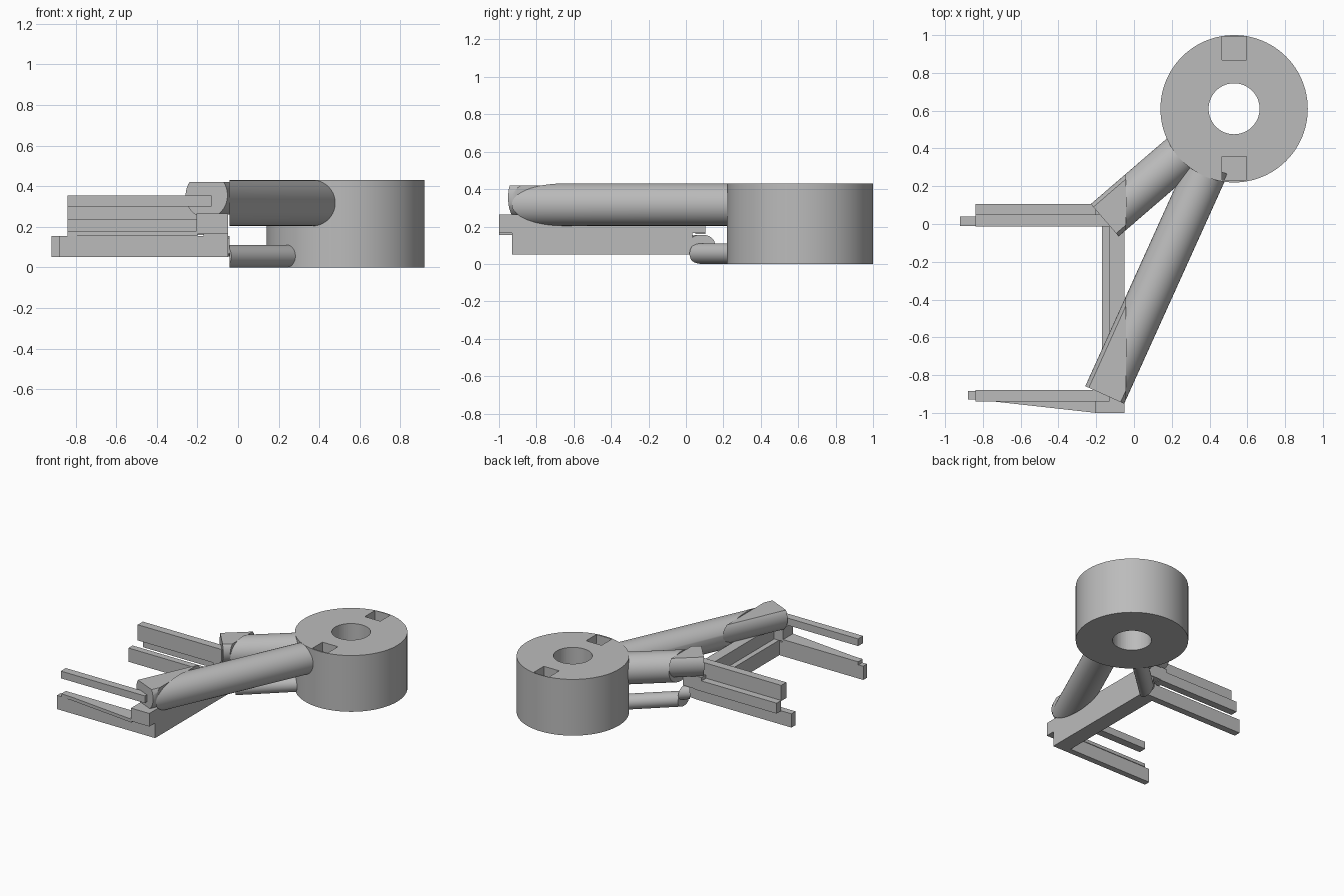
import bpy, bmesh, math
from mathutils import Vector, Matrix

if "Cube" in bpy.data.objects:
    bpy.data.objects.remove(bpy.data.objects["Cube"])

grey = bpy.data.materials.new("plain grey")
grey.diffuse_color = (0.5, 0.5, 0.5, 1)
grey.use_nodes = True
grey.node_tree.nodes["Principled BSDF"].inputs["Base Color"].default_value = grey.diffuse_color
HUB = Vector((0.53, 0.61, 0))
CUT = -0.043   # plane where the tubes meet their end fittings


def finish(name, bm):
    bmesh.ops.recalc_face_normals(bm, faces=bm.faces[:])
    me = bpy.data.meshes.new(name)
    bm.to_mesh(me)
    bm.free()
    me.materials.append(grey)
    ob = bpy.data.objects.new(name, me)
    bpy.context.collection.objects.link(ob)
    return ob


def prism(name, outline, z0, z1):
    bm = bmesh.new()
    face = bm.faces.new([bm.verts.new((x, y, z0)) for x, y in outline])
    ext = bmesh.ops.extrude_face_region(bm, geom=[face])
    verts = [g for g in ext["geom"] if isinstance(g, bmesh.types.BMVert)]
    bmesh.ops.translate(bm, verts=verts, vec=(0, 0, z1 - z0))
    return finish(name, bm)


def box(name, x0, x1, y0, y1, z0, z1):
    return prism(name, [(x0, y0), (x1, y0), (x1, y1), (x0, y1)], z0, z1)


def rod(name, start, end, radius, cuts=(), sides=64):
    """Cylinder between two points; each cut (point, normal) removes the normal side."""
    a, b = Vector(start), Vector(end)
    bm = bmesh.new()
    rot = (b - a).to_track_quat('Z', 'Y').to_matrix().to_4x4()
    bmesh.ops.create_cone(bm, cap_ends=True, segments=sides, radius1=radius, radius2=radius,
                          depth=(b - a).length, matrix=Matrix.Translation((a + b) / 2) @ rot)
    for point, normal in cuts:
        geom = bm.verts[:] + bm.edges[:] + bm.faces[:]
        bmesh.ops.bisect_plane(bm, geom=geom, plane_co=point, plane_no=normal, clear_outer=True)
        rim = [e for e in bm.edges if e.is_boundary]
        if rim:
            bmesh.ops.holes_fill(bm, edges=rim, sides=0)
    return finish(name, bm)


# Hub ring with centre bore and two top pockets
hub = rod("hub_ring", HUB, HUB + Vector((0, 0, 0.43)), 0.39, sides=96)
cutters = [rod("bore_cutter", HUB - Vector((0, 0, 0.1)), HUB + Vector((0, 0, 0.6)), 0.135)]
for i, y in enumerate((0.295, 0.93)):
    cutters.append(box(f"pocket_cutter_{i}", 0.465, 0.595, y - 0.062, y + 0.062, 0.35, 0.5))
for c in cutters:
    mod = hub.modifiers.new(c.name, 'BOOLEAN')
    mod.operation = 'DIFFERENCE'
    mod.solver = 'EXACT'
    mod.object = c
    c.hide_render = True
    c.hide_viewport = True

# Tubes from the hub, each sliced upright where its end fitting begins
right_of = ((CUT, 0, 0), (-1, 0, 0))
left_of = ((CUT, 0, 0), (1, 0, 0))


def tube(name, end, radius, z, fit_radius, fit_z, bottom, top):
    end = Vector(end)
    d = (HUB - end).normalized()
    up = Vector((0, 0, 1))
    rod(name + "_tube", end + up * z, HUB - d * 0.33 + up * z, radius, [right_of])
    rod(name + "_fitting", end + up * fit_z, end + d * 0.7 + up * fit_z, fit_radius,
        [left_of, ((0, 0, top), (0, 0, 1)), ((0, 0, bottom), (0, 0, -1))])


tube("long", (-0.155, -0.905, 0), 0.113, 0.317, 0.113, 0.355, 0.26, 0.42)
tube("short", (-0.155, 0.02, 0), 0.113, 0.317, 0.113, 0.355, 0.26, 0.42)
tube("lower", (-0.07, 0.06, 0), 0.055, 0.055, 0.052, 0.105, 0.05, 0.155)

# Lower frame: cross bar with two arms
box("lower_cross_bar", -0.17, -0.05, -0.93, 0.035, 0.05, 0.165)
box("lower_front_arm", -0.88, -0.1, -0.93, -0.885, 0.05, 0.155)
box("lower_back_arm", -0.92, -0.1, -0.01, 0.04, 0.05, 0.155)

# Upper frame: cross bar, end blocks and side arms
box("upper_cross_bar", -0.13, -0.05, -1.0, 0.1, 0.165, 0.265)
box("front_block", -0.205, -0.05, -1.0, -0.88, 0.165, 0.265)
box("back_block", -0.205, -0.05, -0.01, 0.105, 0.165, 0.265)
prism("front_tapered_arm", [(-0.84, -0.935), (-0.74, -0.94), (-0.2, -1.0), (-0.2, -0.88),
                            (-0.84, -0.88)], 0.155, 0.18)
box("back_step_arm", -0.84, -0.15, 0.05, 0.105, 0.16, 0.24)
box("front_upper_arm", -0.84, -0.13, -0.94, -0.88, 0.30, 0.355)
box("back_upper_arm", -0.84, -0.13, -0.012, 0.05, 0.235, 0.355)

# Smooth the round walls, keep edges sharp
for ob in bpy.context.collection.objects:
    if not ob.hide_render:
        ob.select_set(True)
        bpy.context.view_layer.objects.active = ob
bpy.ops.object.shade_smooth_by_angle(angle=math.radians(30))
